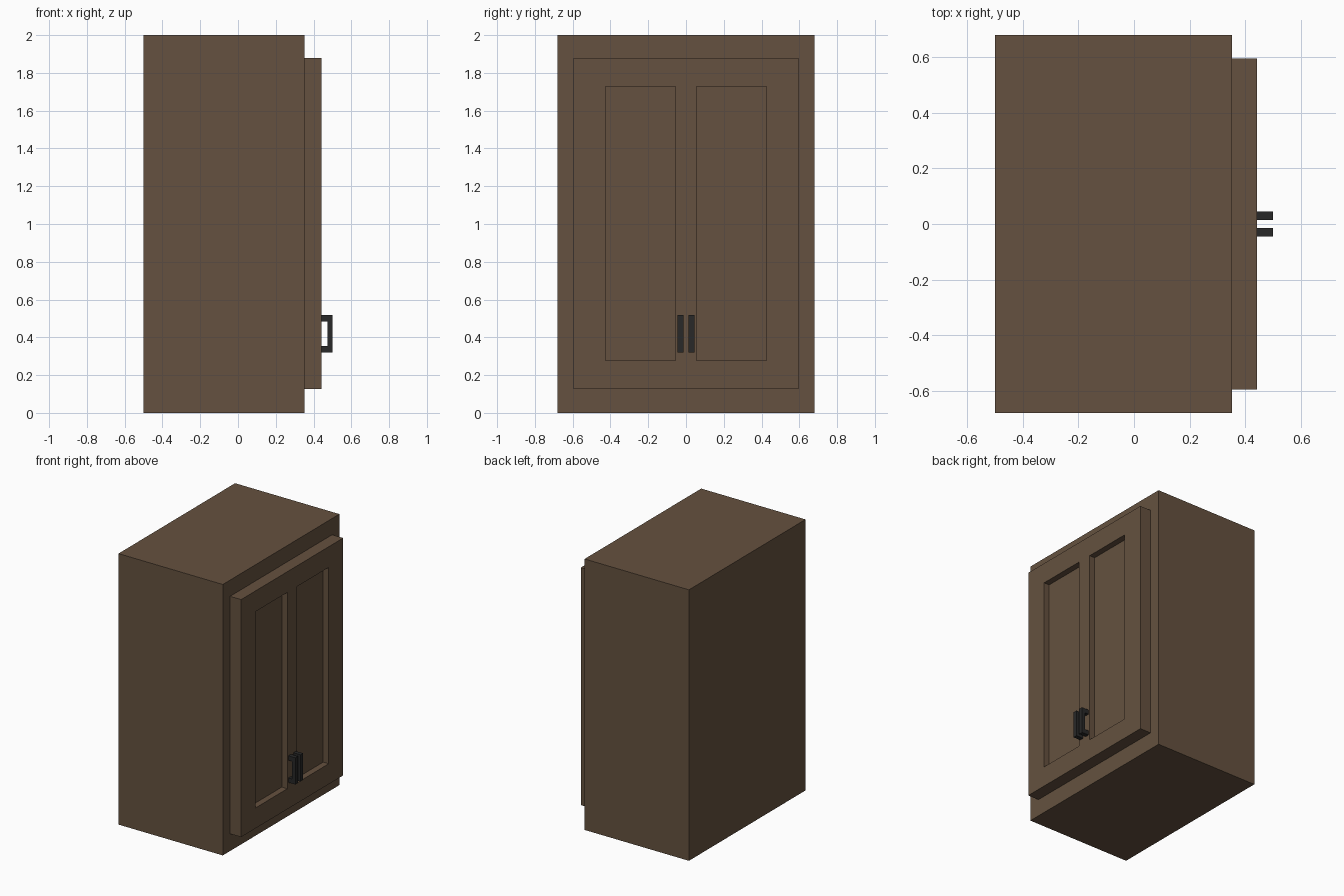
import bpy, bmesh
from mathutils import Vector

if "Cube" in bpy.data.objects:
    bpy.data.objects.remove(bpy.data.objects["Cube"])


def material(name, color):
    m = bpy.data.materials.new(name)
    m.diffuse_color = (*color, 1)
    m.use_nodes = True
    m.node_tree.nodes["Principled BSDF"].inputs["Base Color"].default_value = m.diffuse_color
    return m


wood = material("brown_wood", (0.130, 0.083, 0.050))
iron = material("dark_metal", (0.021, 0.021, 0.021))


def finish(name, bm, mat):
    bmesh.ops.recalc_face_normals(bm, faces=bm.faces[:])
    mesh = bpy.data.meshes.new(name)
    bm.to_mesh(mesh)
    bm.free()
    mesh.materials.append(mat)
    obj = bpy.data.objects.new(name, mesh)
    bpy.context.collection.objects.link(obj)
    return obj


def extrude(bm, faces, offset):
    res = bmesh.ops.extrude_face_region(bm, geom=faces)
    verts = [g for g in res["geom"] if isinstance(g, bmesh.types.BMVert)]
    bmesh.ops.translate(bm, verts=verts, vec=offset)
    bmesh.ops.delete(bm, geom=[f for f in faces if f.is_valid], context="FACES_ONLY")


# Cabinet body
bm = bmesh.new()
bmesh.ops.create_cube(bm, size=1)
bmesh.ops.scale(bm, vec=(0.852, 1.36, 2.0), verts=bm.verts)
bmesh.ops.translate(bm, vec=(-0.074, 0, 1), verts=bm.verts)
finish("cabinet_body", bm, wood)

# Door slab: front grid with two sunken panels, closed at sides and back
BACK, FRONT, RECESS = 0.352, 0.442, 0.045
ys = (-0.595, -0.427, -0.056, 0.056, 0.427, 0.595)
zs = (0.127, 0.278, 1.727, 1.88)
bm = bmesh.new()
grid = [[bm.verts.new((FRONT, y, z)) for z in zs] for y in ys]
panels = []
for i in range(5):
    for j in range(3):
        f = bm.faces.new((grid[i][j], grid[i + 1][j], grid[i + 1][j + 1], grid[i][j + 1]))
        if j == 1 and i in (1, 3):
            panels.append(f)
rim = [e for e in bm.edges if e.is_boundary]
res = bmesh.ops.extrude_edge_only(bm, edges=rim)
back_verts = [g for g in res["geom"] if isinstance(g, bmesh.types.BMVert)]
bmesh.ops.translate(bm, verts=back_verts, vec=(BACK - FRONT, 0, 0))
back_edges = [g for g in res["geom"] if isinstance(g, bmesh.types.BMEdge)]
bmesh.ops.holes_fill(bm, edges=back_edges)
extrude(bm, panels, Vector((-RECESS, 0, 0)))
finish("panelled_doors", bm, wood)

# Pair of square bracket handles, from a C-shaped side profile
profile = ((0.442, 0.32), (0.5, 0.32), (0.5, 0.517), (0.442, 0.517),
           (0.442, 0.484), (0.474, 0.484), (0.474, 0.353), (0.442, 0.353))
for side, name in ((-1, "handle_left"), (1, "handle_right")):
    bm = bmesh.new()
    rings = [[bm.verts.new((x, side * y, z)) for x, z in profile] for y in (0.014, 0.045)]
    for ring in rings:
        # two arms and the grip
        a, b, c, d, e, f, g, h = ring
        for quad in ((a, b, g, h), (b, c, f, g), (c, d, e, f)):
            bm.faces.new(quad)
    n = len(profile)
    for k in range(n):
        bm.faces.new((rings[0][k], rings[0][(k + 1) % n], rings[1][(k + 1) % n], rings[1][k]))
    finish(name, bm, iron)
